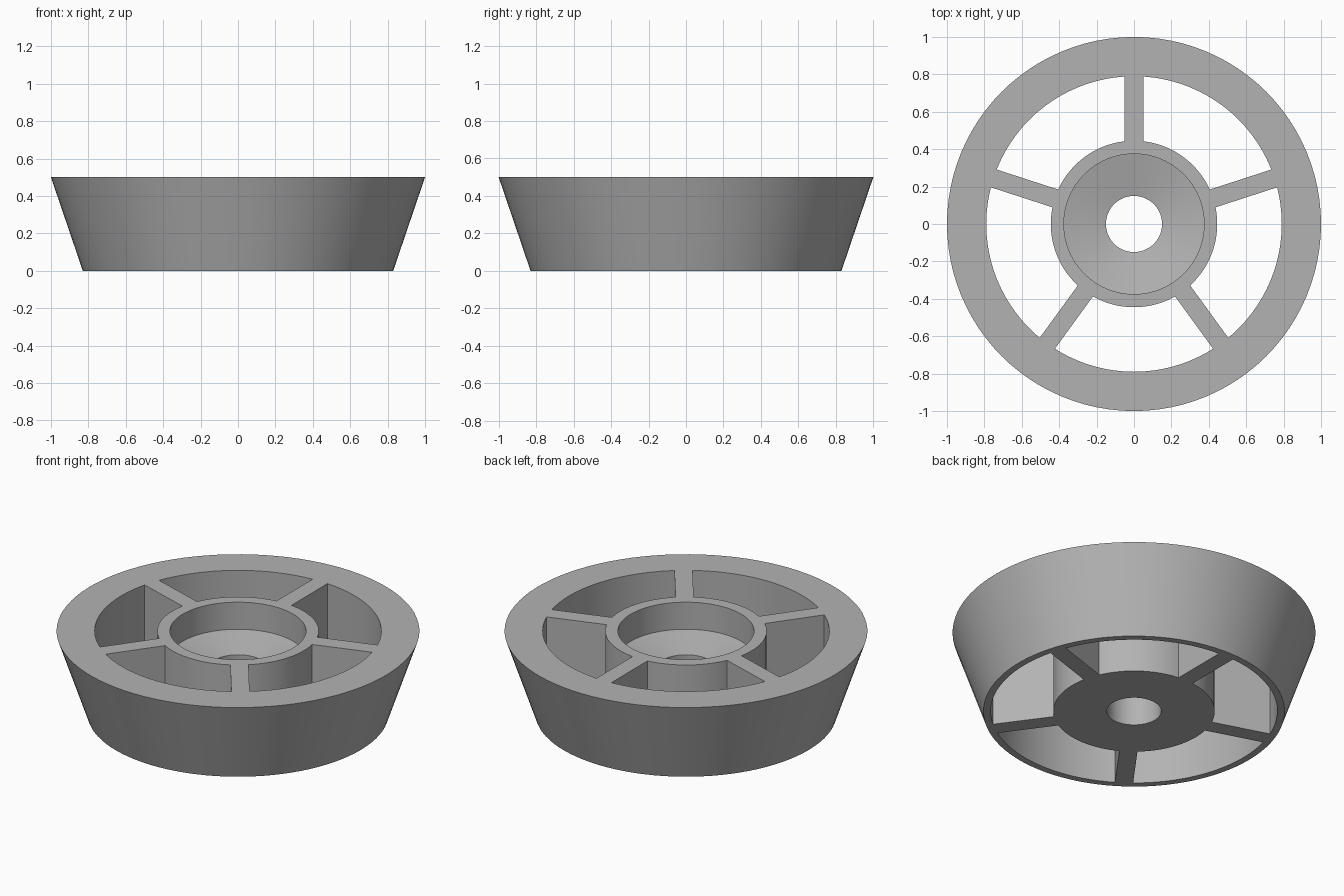
import bpy, bmesh, math
from mathutils import Matrix

HEIGHT = 0.5
SPOKES = 5
SEGMENTS = 96
HUB_R, RIM_R = 0.445, 0.79

cube = bpy.data.objects.get("Cube")
if cube:
    bpy.data.objects.remove(cube, do_unlink=True)

# Plain grey for the whole wheel
GREY = (0.45, 0.45, 0.45, 1.0)
grey = bpy.data.materials.new("grey")
grey.use_nodes = True
grey.diffuse_color = GREY
grey.node_tree.nodes["Principled BSDF"].inputs["Base Color"].default_value = GREY


def finish(name, bm):
    bmesh.ops.recalc_face_normals(bm, faces=bm.faces)
    mesh = bpy.data.meshes.new(name)
    bm.to_mesh(mesh)
    bm.free()
    mesh.materials.append(grey)
    obj = bpy.data.objects.new(name, mesh)
    bpy.context.collection.objects.link(obj)
    return obj


def lathe(name, profile):
    """Revolve a closed (radius, z) profile about the z axis."""
    bm = bmesh.new()
    verts = [bm.verts.new((r, 0, z)) for r, z in profile]
    edges = [bm.edges.new((a, b)) for a, b in zip(verts, verts[1:] + verts[:1])]
    bmesh.ops.spin(bm, geom=verts + edges, cent=(0, 0, 0), axis=(0, 0, 1),
                   angle=math.tau, steps=SEGMENTS, use_merge=True)
    bmesh.ops.remove_doubles(bm, verts=bm.verts, dist=1e-5)
    obj = finish(name, bm)
    bpy.ops.object.select_all(action="DESELECT")
    obj.select_set(True)
    bpy.context.view_layer.objects.active = obj
    bpy.ops.object.shade_smooth_by_angle(angle=math.radians(30))
    return obj


# Tapered outer rim with a straight inner wall
lathe("rim", [(RIM_R, 0), (0.83, 0), (1.0, HEIGHT), (RIM_R, HEIGHT)])

# Hub with a deep recess, a dished floor and a centre hole
lathe("hub", [(0.15, 0), (HUB_R, 0), (HUB_R, HEIGHT), (0.375, HEIGHT),
              (0.375, 0.335), (0.15, 0.285)])

# Spokes, full height, flush with the rim and hub
half_width = 0.05
inner = math.sqrt(HUB_R ** 2 - half_width ** 2)
for i in range(SPOKES):
    bm = bmesh.new()
    bmesh.ops.create_cube(bm, size=1)
    bmesh.ops.scale(bm, vec=(RIM_R - inner, 2 * half_width, HEIGHT), verts=bm.verts)
    bmesh.ops.translate(bm, vec=((RIM_R + inner) / 2, 0, HEIGHT / 2), verts=bm.verts)
    angle = math.pi / 2 + i * math.tau / SPOKES
    bmesh.ops.rotate(bm, cent=(0, 0, 0), matrix=Matrix.Rotation(angle, 3, "Z"), verts=bm.verts)
    finish(f"spoke_{i + 1}", bm)
